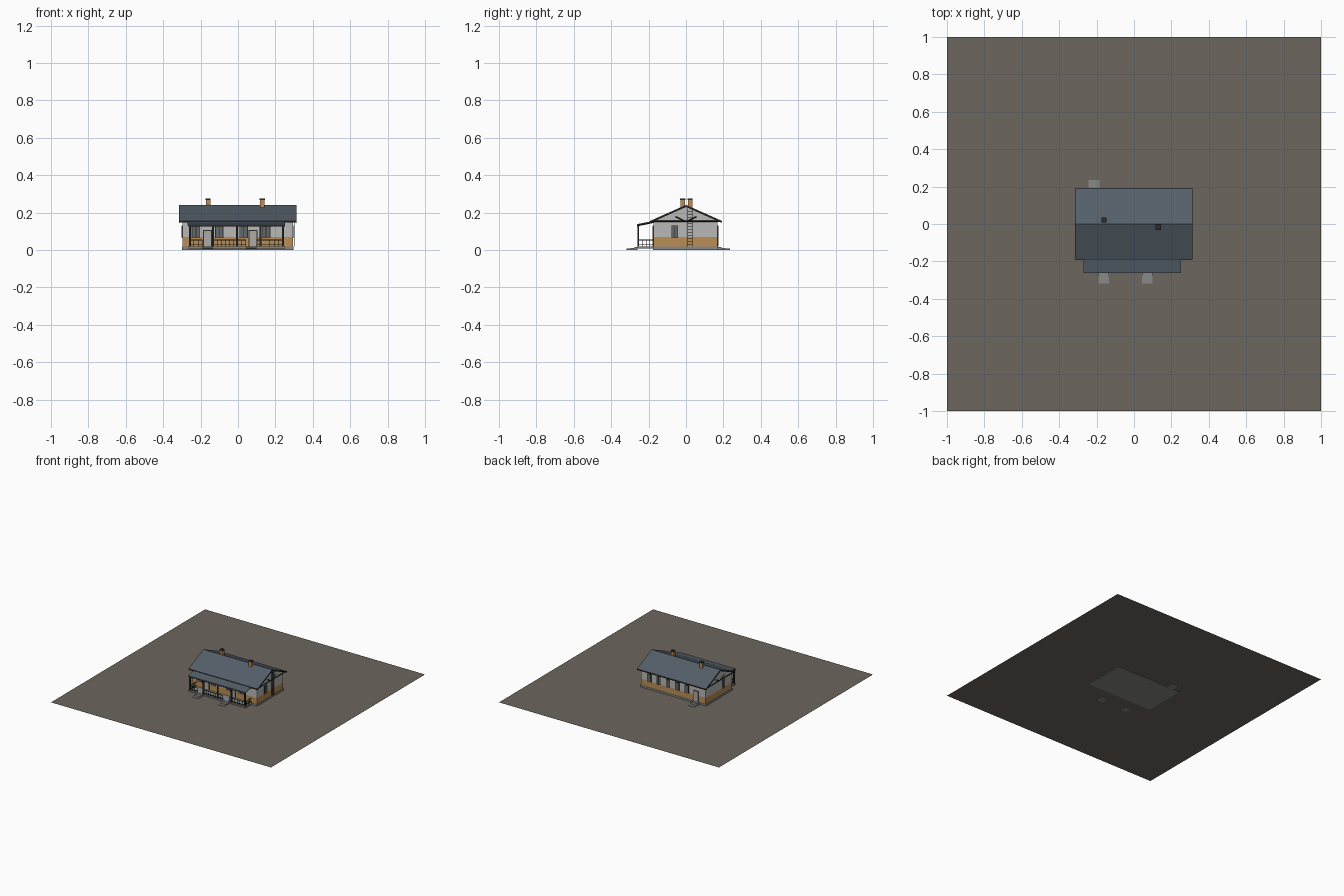
import bpy, bmesh
from mathutils import Vector

if "Cube" in bpy.data.objects:
    bpy.data.objects.remove(bpy.data.objects["Cube"])


def mat(name, rgb):
    m = bpy.data.materials.new(name)
    m.diffuse_color = (*rgb, 1)
    m.use_nodes = True
    m.node_tree.nodes["Principled BSDF"].inputs["Base Color"].default_value = m.diffuse_color
    return m


GROUND = mat("earth brown", (0.155, 0.132, 0.115))
ROOF = mat("slate blue roof", (0.09, 0.115, 0.14))
WALL = mat("light grey plaster", (0.48, 0.48, 0.47))
BRICK = mat("ochre brick", (0.50, 0.27, 0.09))
DARK = mat("dark timber", (0.025, 0.024, 0.023))
STONE = mat("grey concrete", (0.25, 0.25, 0.24))
GLASS = mat("window grey", (0.13, 0.14, 0.145))
DOOR = mat("pale door", (0.42, 0.41, 0.38))


def mesh(name, verts, faces, *mats):
    me = bpy.data.meshes.new(name)
    me.from_pydata(verts, [], faces)
    bm = bmesh.new()
    bm.from_mesh(me)
    if name != "ground":
        bmesh.ops.recalc_face_normals(bm, faces=bm.faces)
    bm.to_mesh(me)
    bm.free()
    for m in mats:
        me.materials.append(m)
    ob = bpy.data.objects.new(name, me)
    bpy.context.collection.objects.link(ob)
    return ob


CUBE = [(0, 1, 3, 2), (4, 6, 7, 5), (0, 4, 5, 1), (2, 3, 7, 6), (0, 2, 6, 4), (1, 5, 7, 3)]


def boxes(name, items, m):
    """One object from boxes given as (x0, x1, y0, y1, z0, z1)."""
    v, f = [], []
    for x0, x1, y0, y1, z0, z1 in items:
        n = len(v)
        v += [(x, y, z) for x in (x0, x1) for y in (y0, y1) for z in (z0, z1)]
        f += [tuple(i + n for i in q) for q in CUBE]
    return mesh(name, v, f, m)


def prism(name, profile, x0, x1, *mats):
    """Extrude a (y, z) profile along x."""
    n = len(profile)
    v = [(x, y, z) for x in (x0, x1) for y, z in profile]
    f = [tuple(range(n)), tuple(range(n, 2 * n))]
    f += [(i, (i + 1) % n, (i + 1) % n + n, i + n) for i in range(n)]
    return mesh(name, v, f, *mats)


def bar(name, a, b, w, m):
    """Square bar between two points."""
    a, b = Vector(a), Vector(b)
    d = (b - a).normalized()
    s = d.orthogonal().normalized() * w / 2
    t = d.cross(s).normalized() * w / 2
    v = [p + i * s + j * t for p in (a, b) for i in (-1, 1) for j in (-1, 1)]
    return mesh(name, v, CUBE, m)


# Ground sheet
mesh("ground", [(-1, -1, 0.004), (1, -1, 0.004), (1, 1, 0.004), (-1, 1, 0.004)], [(0, 1, 2, 3)], GROUND)

# House body: concrete footing, ochre base, plaster walls with gables
X0, X1, Y0, Y1 = -0.297, 0.293, -0.173, 0.168
boxes("footing", [(X0 - .003, X1 + .003, Y0 - .003, Y1 + .003, 0, 0.018)], STONE)
boxes("brick_base", [(X0, X1, Y0, Y1, 0.018, 0.069)], BRICK)
prism("plaster_walls", [(Y0, 0.069), (Y1, 0.069), (Y1, 0.157), (0, 0.23), (Y0, 0.157)], X0, X1, WALL)

# Main roof slab and dark verge boards
def gable(half, eave, ridge, t):
    return [(-half, eave), (0, ridge), (half, eave), (half, eave - t), (0, ridge - t), (-half, eave - t)]


prism("main_roof", gable(0.191, 0.156, 0.241, 0.007), -0.313, 0.309, ROOF)
for x in (-0.315, 0.309):
    prism("verge_board", gable(0.191, 0.156, 0.241, 0.011), x, x + 0.003, DARK)
boxes("eave_boards", [(-0.313, 0.309, s * 0.191 - 0.002, s * 0.191 + 0.002, 0.147, 0.155)
                      for s in (-1, 1)], DARK)

# Gable trusses: tie beam with short braces
for x in (-0.309, 0.304):
    bar("gable_tie", (x, -0.178, 0.154), (x, 0.178, 0.154), 0.005, DARK)
    for s in (-1, 1):
        bar("gable_brace", (x, s * 0.055, 0.178), (x, s * 0.012, 0.156), 0.004, DARK)

# Chimneys with dark caps
for x, y in ((-0.16, 0.022), (0.13, -0.018)):
    boxes("chimney", [(x - .012, x + .012, y - .012, y + .012, 0.215, 0.268)], BRICK)
    boxes("chimney_cap", [(x - .014, x + .014, y - .014, y + .014, 0.268, 0.276)], DARK)

# Porch: floor, roof, beam and posts
boxes("porch_floor", [(-0.268, 0.25, -0.258, Y0, 0.008, 0.018)], STONE)
prism("porch_roof", [(-0.172, 0.156), (-0.263, 0.138), (-0.263, 0.133), (-0.172, 0.151)], -0.27, 0.252, ROOF)
boxes("porch_beam", [(-0.268, 0.25, -0.261, -0.251, 0.126, 0.135)], DARK)
POSTS = [-0.257, -0.134, -0.005, 0.12, 0.241]
boxes("porch_posts", [(x - .005, x + .005, -0.26, -0.25, 0.018, 0.128) for x in POSTS], DARK)
for x in (POSTS[0], POSTS[-1]):
    bar("porch_rafter", (x, -0.255, 0.132), (x, -0.173, 0.149), 0.006, DARK)

# Porch railings, leaving gaps at the two stairs
rails = []
for a, b in ((-0.257, -0.192), (-0.134, 0.042), (0.1, 0.241)):
    rails += [(a, b, -0.257, -0.253, z, z + 0.004) for z in (0.026, 0.052)]
    n = round((b - a) / 0.022)
    rails += [(a + (b - a) * i / n - .0013, a + (b - a) * i / n + .0013, -0.2565, -0.2535, 0.018, 0.053)
              for i in range(n + 1)]
for x in (POSTS[0], POSTS[-1]):
    rails += [(x - .002, x + .002, -0.255, Y0, z, z + 0.004) for z in (0.026, 0.052)]
    rails += [(x - .0015, x + .0015, y, y + .003, 0.018, 0.053) for y in (-0.235, -0.215, -0.195)]
boxes("porch_railing", rails, DARK)

# Front and back steps
for x in (-0.163, 0.072):
    boxes("front_steps", [(x - .028, x + .028, -0.319 + i * .022, -0.258, 0, 0.008 + i * .004)
                          for i in range(3)], STONE)
boxes("back_steps", [(-0.242, -0.184, Y1, 0.234 - i * .022, 0, 0.008 + i * .004) for i in range(3)], STONE)


# Windows and doors: thin frames, panes and leaves on each wall
def plate(name, side, c, w, z0, z1, depth, m):
    a, b = c - w / 2, c + w / 2
    spans = {"front": (a, b, Y0 - depth, Y0), "back": (a, b, Y1, Y1 + depth),
             "right": (X1, X1 + depth, a, b), "left": (X0 - depth, X0, a, b)}
    boxes(name, [(*spans[side], z0, z1)], m)


def window(side, c, w=0.036):
    plate("window_frame", side, c, w, 0.064, 0.131, 0.003, DARK)
    for s in (-1, 1):
        plate("window_pane", side, c + s * w * 0.22, w * 0.36, 0.068, 0.127, 0.005, GLASS)


def door(side, c):
    plate("door_frame", side, c, 0.046, 0.018, 0.106, 0.003, DARK)
    plate("door_leaf", side, c, 0.038, 0.018, 0.102, 0.005, DOOR)


for x in (-0.225, -0.1, 0.03, 0.15):
    window("front", x, 0.045)
for x in (0.215, 0.13, 0.045, -0.04, -0.125):
    window("back", x)
window("right", -0.06)
window("left", -0.06)
door("front", -0.163)
door("front", 0.08)
door("back", -0.213)

# Roof ladder on the right gable
boxes("ladder", [(0.299, 0.303, y - .002, y + .002, 0.018, 0.222) for y in (0.01, 0.034)]
      + [(0.299, 0.302, 0.01, 0.034, 0.03 + i * .016, 0.033 + i * .016) for i in range(12)], DARK)
